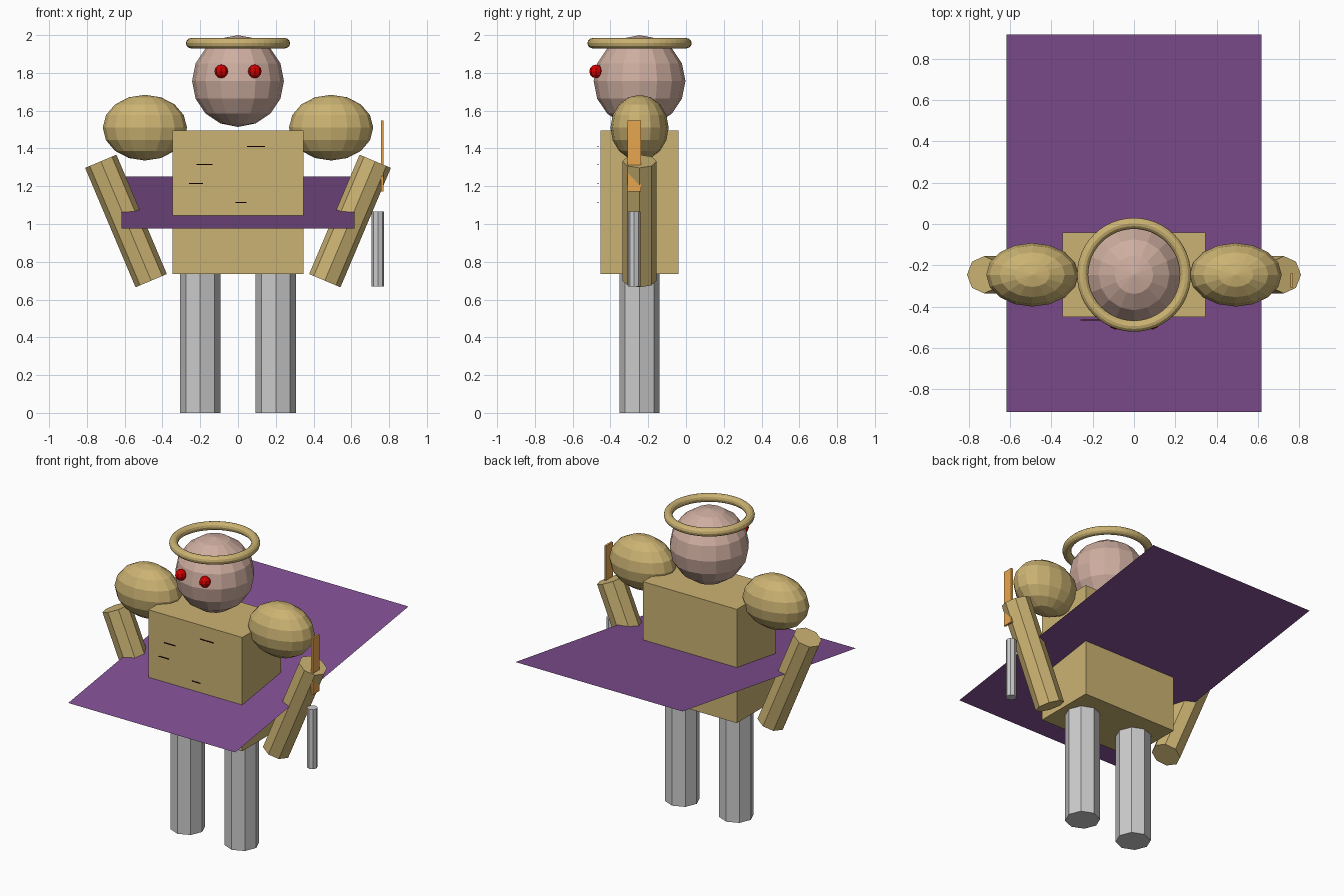
import bpy
from math import radians

if "Cube" in bpy.data.objects:
    bpy.data.objects.remove(bpy.data.objects["Cube"])

Y = -0.246  # depth of the figure's centre line; the cape plane is centred on y = 0


def material(name, rgb):
    m = bpy.data.materials.new(name)
    m.diffuse_color = (*rgb, 1)
    m.use_nodes = True
    m.node_tree.nodes["Principled BSDF"].inputs["Base Color"].default_value = m.diffuse_color
    return m


GOLD = material("gold", (0.60, 0.45, 0.17))
SKIN = material("skin", (0.62, 0.42, 0.35))
RED = material("red", (0.65, 0.0, 0.0))
PURPLE = material("purple", (0.22, 0.08, 0.29))
ORANGE = material("orange", (0.80, 0.38, 0.08))
DARK = material("dark", (0.05, 0.01, 0.01))


def finish(name, mat=None):
    ob = bpy.context.object
    ob.name = name
    if mat:
        ob.data.materials.append(mat)
    return ob


def box(name, loc, size, mat=None):
    bpy.ops.mesh.primitive_cube_add(size=1, location=loc)
    ob = finish(name, mat)
    ob.scale = size
    return ob


def ball(name, loc, radii, mat, segments=16, rings=8):
    bpy.ops.mesh.primitive_uv_sphere_add(segments=segments, ring_count=rings, radius=1, location=loc)
    ob = finish(name, mat)
    ob.scale = radii
    return ob


def rod(name, loc, radius, length, mat=None, tilt=0):
    bpy.ops.mesh.primitive_cylinder_add(vertices=8, radius=radius, depth=length,
                                        location=loc, rotation=(0, tilt, 0))
    return finish(name, mat)


# Torso and head
box("torso", (0, Y, 1.116), (0.695, 0.411, 0.76), GOLD)
ball("head", (0, Y, 1.757), (0.243,) * 3, SKIN)

# Halo ring
bpy.ops.mesh.primitive_torus_add(major_segments=48, minor_segments=12, major_radius=0.249,
                                 minor_radius=0.027, location=(0, Y, 1.957))
finish("halo", GOLD)

# Paired limbs, shoulders and eyes
for side, s in (("left", 1), ("right", -1)):
    rod(f"leg_{side}", (s * 0.2, Y, 0.369), 0.107, 0.738)
    rod(f"arm_{side}", (s * 0.593, Y, 1.016), 0.09, 0.686, GOLD, s * radians(22.9))
    ball(f"shoulder_{side}", (s * 0.493, Y, 1.51), (0.223, 0.154, 0.174), GOLD)
    ball(f"eye_{side}", (s * 0.089, Y - 0.23, 1.808), (0.036,) * 3, RED, 8, 6)

# Tilted cape sheet, rising toward the back
bpy.ops.mesh.primitive_plane_add(size=1, location=(0, 0.004, 1.114), rotation=(0.15, 0, 0))
finish("cape", PURPLE).scale = (1.235, 1.85, 1)

# Sword handle and blade
rod("handle", (0.741, -0.274, 0.867), 0.033, 0.397)
box("blade", (0.764, -0.274, 1.36), (0.013, 0.069, 0.377), ORANGE)

# Thin scratches just in front of the chest
for i, (x, z, w) in enumerate(((0.095, 1.41, 0.097), (-0.178, 1.315, 0.085),
                               (-0.222, 1.214, 0.073), (0.017, 1.114, 0.058))):
    box(f"scratch_{i}", (x, -0.466, z), (w, 0.004, 0.005), DARK)
